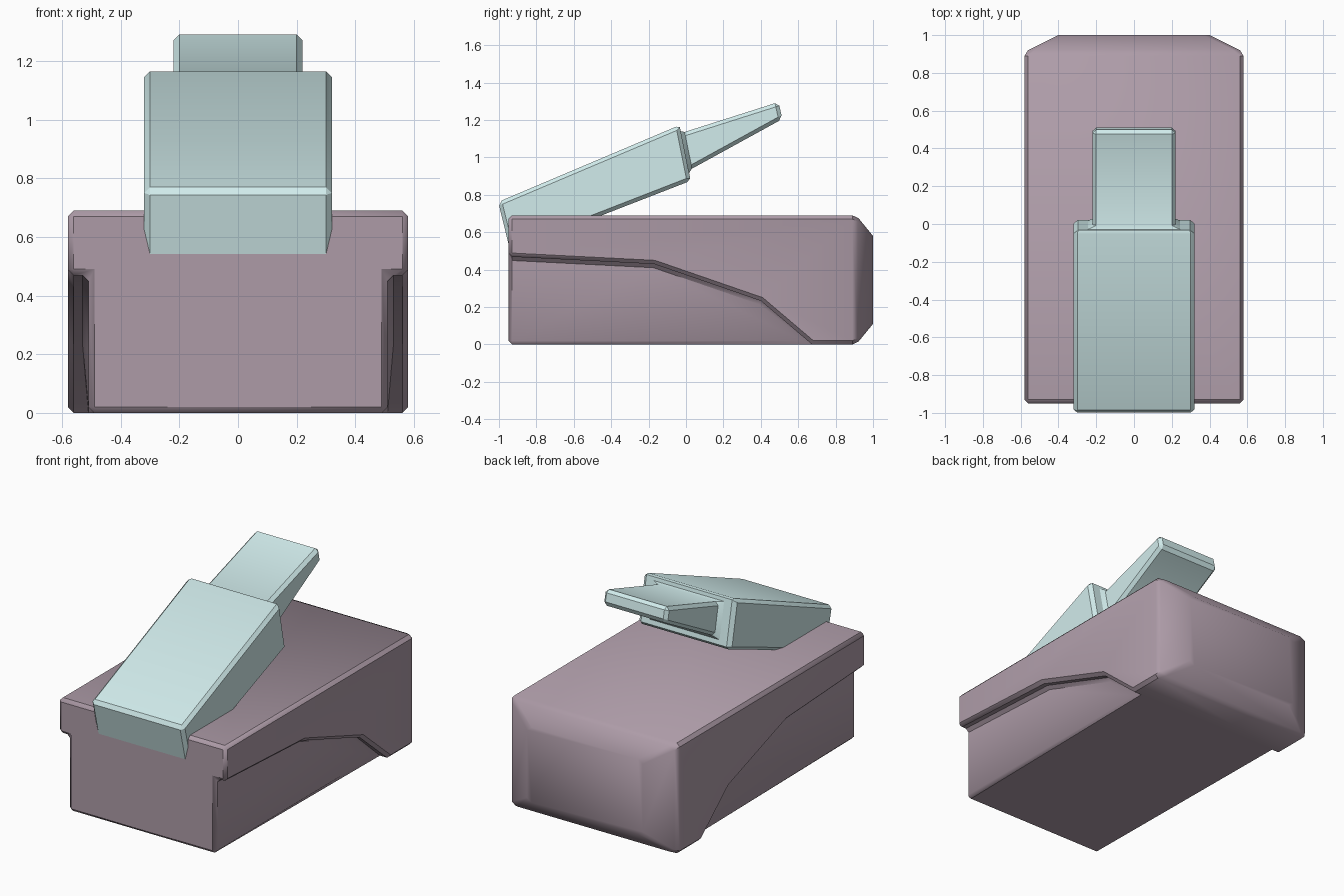
import bpy, bmesh

if "Cube" in bpy.data.objects:
    bpy.data.objects.remove(bpy.data.objects["Cube"])

def material(name, rgb):
    m = bpy.data.materials.new(name)
    m.diffuse_color = (*rgb, 1)
    m.use_nodes = True
    m.node_tree.nodes["Principled BSDF"].inputs["Base Color"].default_value = m.diffuse_color
    return m

def new_object(name, bm, mat=None):
    bmesh.ops.recalc_face_normals(bm, faces=bm.faces[:])
    me = bpy.data.meshes.new(name)
    bm.to_mesh(me)
    bm.free()
    ob = bpy.data.objects.new(name, me)
    bpy.context.collection.objects.link(ob)
    if mat:
        me.materials.append(mat)
    return ob

def loft(name, rings, mat):
    """Rings of (half_width, bottom (y, z), top (y, z)) joined into a closed solid."""
    bm = bmesh.new()
    loops = [[bm.verts.new((x, *p)) for x, p in ((-w, lo), (w, lo), (w, hi), (-w, hi))]
             for w, lo, hi in rings]
    for a, b in zip(loops, loops[1:]):
        for i in range(4):
            j = (i + 1) % 4
            bm.faces.new((a[i], a[j], b[j], b[i]))
    bm.faces.new(loops[0])
    bm.faces.new(loops[-1])
    return new_object(name, bm, mat)

def bevel(ob, width, angle):
    m = ob.modifiers.new("edge_bevel", 'BEVEL')
    m.width = width
    m.segments = 1
    m.limit_method = 'ANGLE'
    m.angle_limit = angle
    m.use_clamp_overlap = False

def finish(ob, angle):
    bpy.ops.object.select_all(action='DESELECT')
    bpy.context.view_layer.objects.active = ob
    ob.select_set(True)
    for m in list(ob.modifiers):
        bpy.ops.object.modifier_apply(modifier=m.name)
    bpy.ops.object.shade_smooth_by_angle(angle=angle)

mauve = material("mauve", (0.42, 0.33, 0.39))
pale_teal = material("pale_teal", (0.64, 0.84, 0.84))

# Main body: block with a tapered back end
body = loft("body", [(0.58, (-0.95, 0), (-0.95, 0.69)),
                     (0.58, (0.91, 0), (0.91, 0.69)),
                     (0.40, (1.0, 0.11), (1.0, 0.58))], mauve)

# Side recesses: a bent profile cut into both flanks
profile = [(-1.15, -0.1), (-1.15, 0.48), (-0.17, 0.43), (0.40, 0.233), (0.674, 0), (0.79, -0.1)]
bm = bmesh.new()
for side in (-1, 1):
    face = bm.faces.new([bm.verts.new((side * 0.51, y, z)) for y, z in profile])
    ext = bmesh.ops.extrude_face_region(bm, geom=[face], use_keep_orig=True)
    moved = [v for v in ext["geom"] if isinstance(v, bmesh.types.BMVert)]
    bmesh.ops.translate(bm, verts=moved, vec=(side * 0.2, 0, 0))
cutter = new_object("recess_cutter", bm)
cutter.hide_render = True
cut = body.modifiers.new("recess", 'BOOLEAN')
cut.operation = 'DIFFERENCE'
cut.solver = 'EXACT'
cut.object = cutter
bevel(body, 0.02, 0.78)
finish(body, 0.70)
bpy.data.objects.remove(cutter)

# Tilted lever: thick block stepping down to a narrow tapered tip
lever = loft("lever", [(0.32, (-0.94, 0.50), (-1.004, 0.762)),
                       (0.32, (0.025, 0.875), (-0.035, 1.172)),
                       (0.22, (0.014, 0.93), (-0.0265, 1.13)),
                       (0.22, (0.515, 1.205), (0.495, 1.296))], pale_teal)
bevel(lever, 0.02, 0.6)
finish(lever, 0.52)
